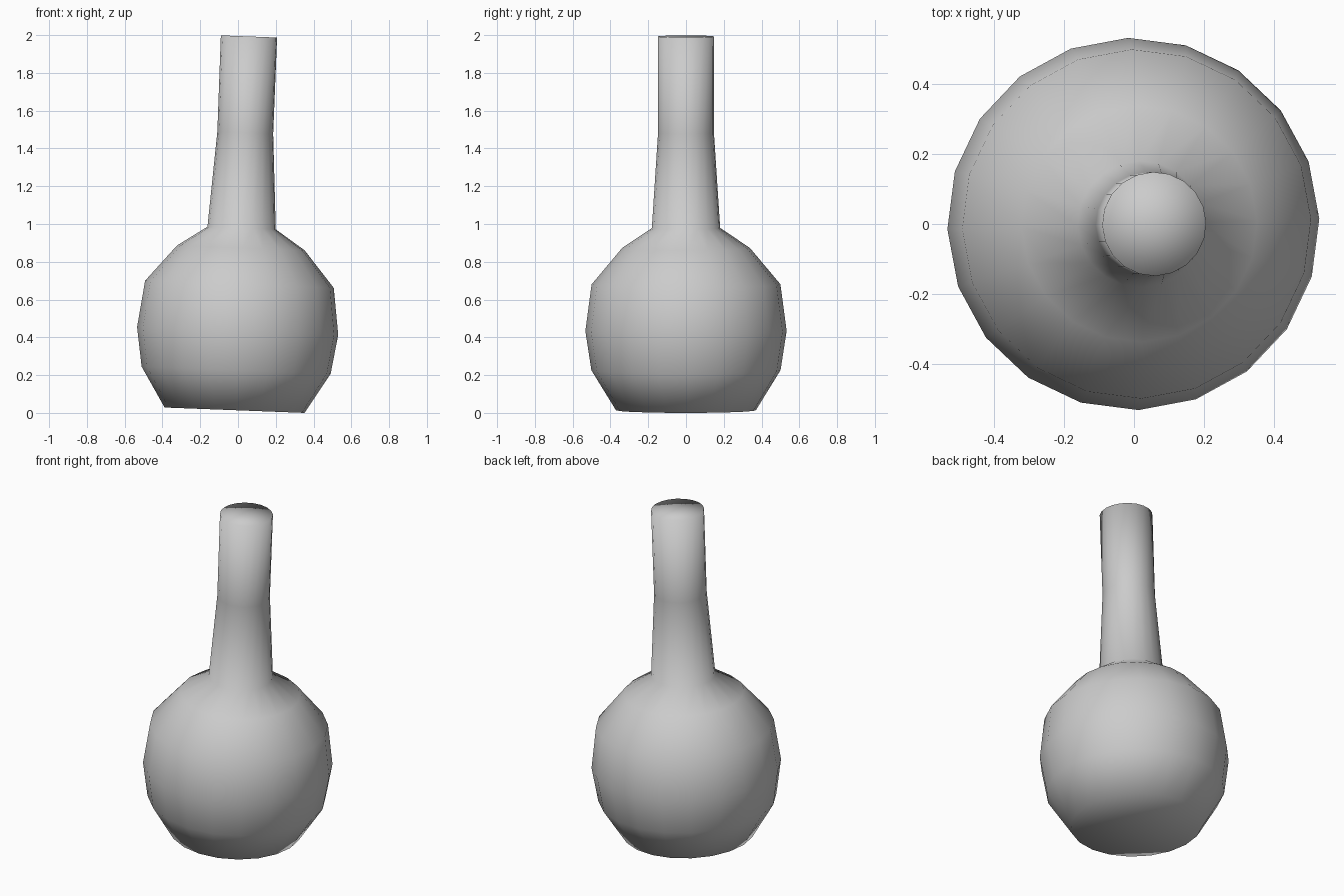
import bpy, bmesh, math
from mathutils import Matrix

if "Cube" in bpy.data.objects:
    bpy.data.objects.remove(bpy.data.objects["Cube"])

SIDES = 20
TILT = math.radians(2.2)

# Flask profile as (radius, height), capped on the axis at both ends
PROFILE = [(0, 0), (0.371, 0), (0.501, 0.212), (0.533, 0.42), (0.5, 0.667),
           (0.338, 0.86), (0.181, 0.965), (0.148, 1.47), (0.149, 1.98), (0, 1.98)]

# Lathe the profile around the axis
bm = bmesh.new()
points = [bm.verts.new((r, 0, h)) for r, h in PROFILE]
edges = [bm.edges.new(pair) for pair in zip(points, points[1:])]
bmesh.ops.spin(bm, geom=points + edges, axis=(0, 0, 1), cent=(0, 0, 0),
               angle=math.tau, steps=SIDES, use_merge=True)
bmesh.ops.remove_doubles(bm, verts=bm.verts, dist=0.0005)
bmesh.ops.recalc_face_normals(bm, faces=bm.faces)

# Slight lean to the right, resting on the right edge of the base
bm.transform(Matrix.Translation((-0.018, 0, 0.371 * math.sin(TILT)))
             @ Matrix.Rotation(TILT, 4, 'Y')
             @ Matrix.Rotation(math.radians(1.6), 4, 'Z'))
for face in bm.faces:
    face.smooth = True

mesh = bpy.data.meshes.new("flask")
bm.to_mesh(mesh)
bm.free()
bpy.context.collection.objects.link(bpy.data.objects.new("flask", mesh))
